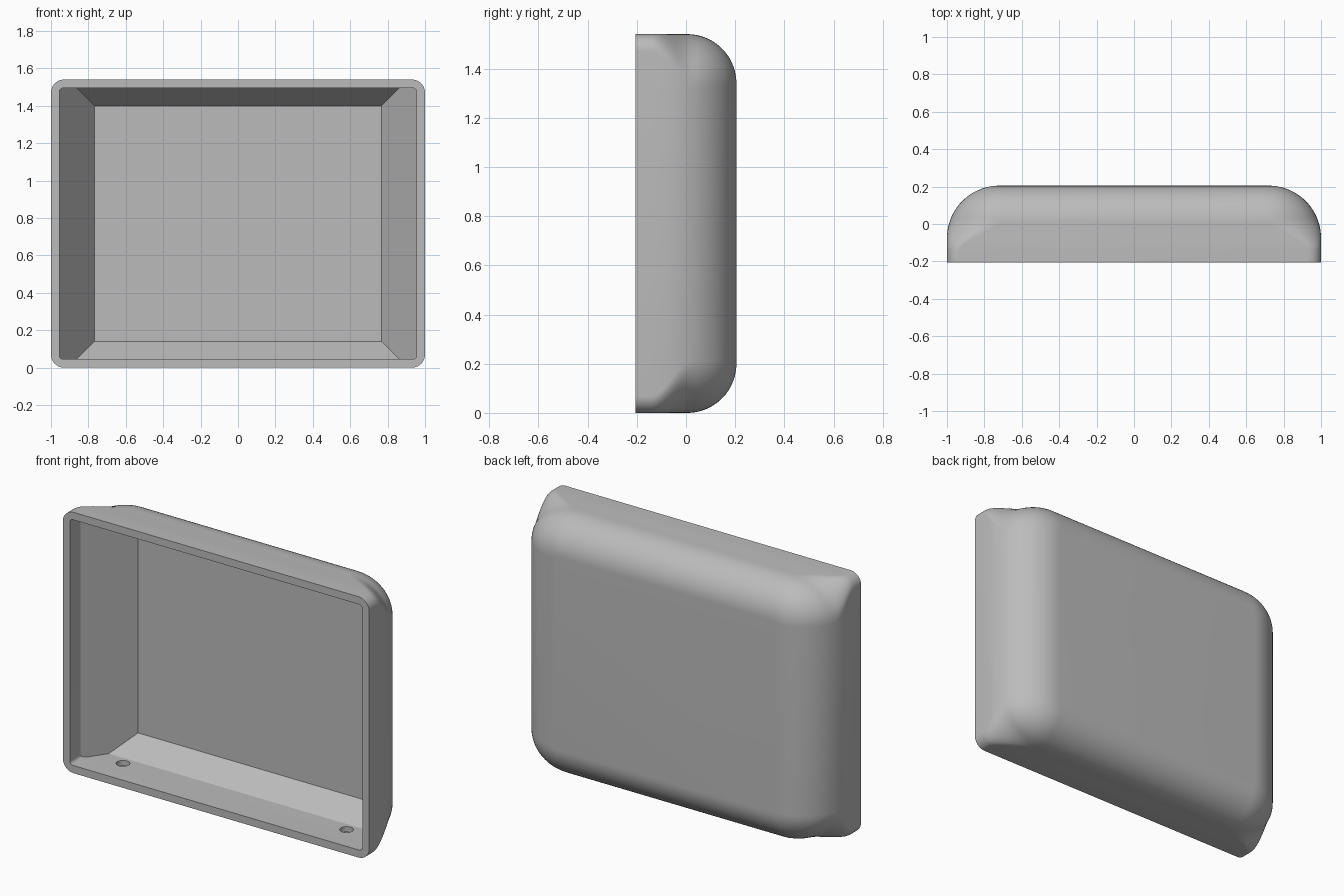
import bpy, bmesh, math
from mathutils import Vector

if "Cube" in bpy.data.objects:
    bpy.data.objects.remove(bpy.data.objects["Cube"], do_unlink=True)

WIDTH, HEIGHT = 1.0, 0.77          # half width and half height
FRONT, BACK = -0.205, 0.205
SIDE_R, TOP_R = 0.28, 0.20         # back rounding at the sides and at top/bottom
INNER_BACK = 0.165

grey = bpy.data.materials.new("grey plastic")
grey.use_nodes = True
grey.diffuse_color = (0.5, 0.5, 0.5, 1)
grey.node_tree.nodes["Principled BSDF"].inputs["Base Color"].default_value = (0.5, 0.5, 0.5, 1)


def make_object(name, bm):
    bmesh.ops.recalc_face_normals(bm, faces=bm.faces)
    mesh = bpy.data.meshes.new(name)
    bm.to_mesh(mesh)
    bm.free()
    mesh.materials.append(grey)
    obj = bpy.data.objects.new(name, mesh)
    bpy.context.collection.objects.link(obj)
    return obj


def ring(bm, y, half_w, half_h, rx, rz, steps=12):
    """Rectangle with elliptical corners at depth y."""
    verts = []
    for k, (sx, sz) in enumerate([(1, 1), (-1, 1), (-1, -1), (1, -1)]):
        for i in range(steps + 1):
            a = math.pi / 2 * (k + i / steps)
            verts.append(bm.verts.new((sx * (half_w - rx) + rx * math.cos(a), y,
                                       HEIGHT + sz * (half_h - rz) + rz * math.sin(a))))
    return verts


def loft(bm, rings):
    for a, b in zip(rings, rings[1:]):
        for i in range(len(a)):
            j = (i + 1) % len(a)
            bm.faces.new((a[i], a[j], b[j], b[i]))
    bm.faces.new(rings[0])
    bm.faces.new(rings[-1])


def inset(y, radius):
    """How far a quarter-round back edge has moved in at depth y."""
    d = max(0.0, y - (BACK - radius))
    return radius - math.sqrt(max(0.0, radius ** 2 - d ** 2))


# Outer shell: small corners at the front swelling into large rounded back corners
bm = bmesh.new()
depths = [FRONT, -0.14, -0.12, -0.10]
depths += [BACK - SIDE_R + SIDE_R * math.sin(math.pi / 2 * i / 22) for i in range(23)]
rings = []
for y in depths:
    a, b = inset(y, SIDE_R), inset(y, TOP_R)
    t = min(1.0, max(0.0, (y + 0.14) / 0.17))
    t = t * t * (3 - 2 * t)
    rx = 0.07 + t * (SIDE_R - a + 0.015 - 0.07)
    rz = 0.07 + t * (TOP_R - b + 0.015 - 0.07)
    rings.append(ring(bm, y, WIDTH - a, HEIGHT - b, rx, rz))
loft(bm, rings)
shell = make_object("housing_shell", bm)

# Cavity: straight walls with sloping faces towards the inner back
bm = bmesh.new()
loft(bm, [ring(bm, y, 0.955, 0.725, 0.02, 0.02, 5) for y in (-0.3, INNER_BACK)])
slope_run, slope_depth = 0.185, 0.268
for sign in (-1, 1):
    for point, normal in (
        ((sign * 0.768, INNER_BACK, HEIGHT), (sign * slope_depth, slope_run, 0)),
        ((0, INNER_BACK, HEIGHT + sign * 0.63), (0, slope_run, sign * slope_depth)),
    ):
        cut = bmesh.ops.bisect_plane(bm, geom=bm.verts[:] + bm.edges[:] + bm.faces[:],
                                     plane_co=Vector(point),
                                     plane_no=Vector(normal).normalized(), clear_outer=True)
        edges = [e for e in cut["geom_cut"] if isinstance(e, bmesh.types.BMEdge)]
        bmesh.ops.holes_fill(bm, edges=edges, sides=0)
cutters = [make_object("cavity_cutter", bm)]

# Two blind screw holes in the floor
for x in (-0.73, 0.73):
    bm = bmesh.new()
    bmesh.ops.create_cone(bm, cap_ends=True, segments=32, radius1=0.037, radius2=0.037, depth=0.06)
    bmesh.ops.translate(bm, verts=bm.verts, vec=(x, -0.03, 0.045))
    cutters.append(make_object("screw_hole_cutter", bm))

# Cut the cavity and the holes, then discard the cutters
bpy.ops.object.select_all(action='DESELECT')
shell.select_set(True)
bpy.context.view_layer.objects.active = shell
for cutter in cutters:
    cutter.hide_render = True
    mod = shell.modifiers.new("cut", 'BOOLEAN')
    mod.operation = 'DIFFERENCE'
    mod.solver = 'EXACT'
    mod.object = cutter
    bpy.ops.object.modifier_apply(modifier=mod.name)
    bpy.data.objects.remove(cutter, do_unlink=True)

bpy.ops.object.shade_smooth_by_angle(angle=math.radians(28))
